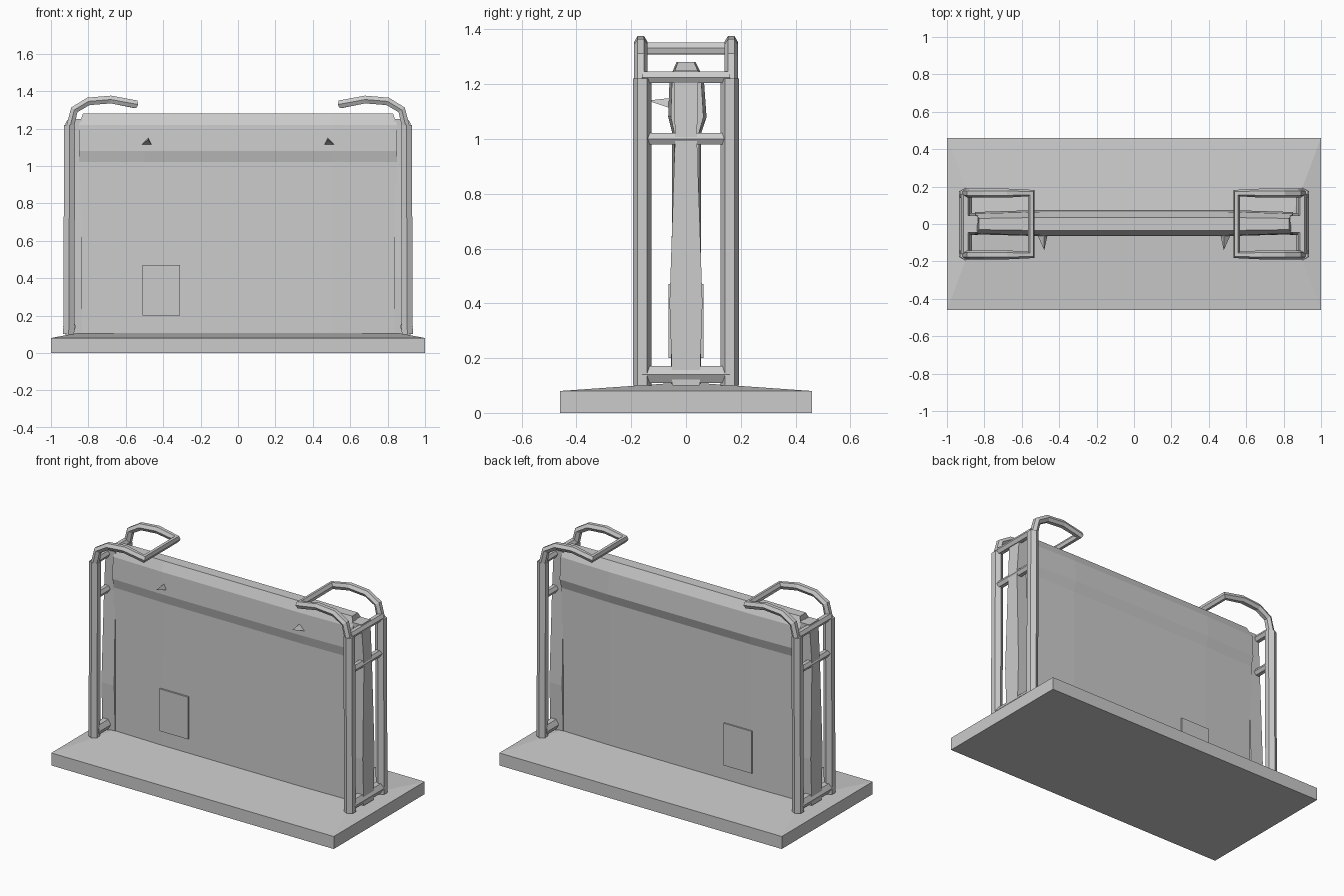
import bpy, bmesh

if "Cube" in bpy.data.objects:
    bpy.data.objects.remove(bpy.data.objects["Cube"])


def mesh_object(name, verts, faces):
    me = bpy.data.meshes.new(name)
    me.from_pydata(verts, [], faces)
    bm = bmesh.new()
    bm.from_mesh(me)
    bmesh.ops.recalc_face_normals(bm, faces=bm.faces)
    bm.to_mesh(me)
    bm.free()
    ob = bpy.data.objects.new(name, me)
    bpy.context.collection.objects.link(ob)
    return ob


def loft(name, rings):
    """Skin a stack of equal-sized closed rings and cap both ends."""
    n = len(rings[0])
    verts = [v for r in rings for v in r]
    faces = [(k * n + i, k * n + (i + 1) % n, (k + 1) * n + (i + 1) % n, (k + 1) * n + i)
             for k in range(len(rings) - 1) for i in range(n)]
    faces += [tuple(range(n)), tuple(range(len(verts) - n, len(verts)))]
    return mesh_object(name, verts, faces)


def rect(hx, hy, z, cx=0, cy=0):
    return [(cx + a * hx, cy + b * hy, z) for a, b in ((-1, -1), (1, -1), (1, 1), (-1, 1))]


def tube(name, points, radius):
    """Low-poly bar following a path."""
    cu = bpy.data.curves.new(name, 'CURVE')
    cu.dimensions = '3D'
    cu.bevel_depth = radius
    cu.bevel_resolution = 1
    cu.use_fill_caps = True
    sp = cu.splines.new('POLY')
    sp.points.add(len(points) - 1)
    for p, co in zip(sp.points, points):
        p.co = (*co, 1)
    ob = bpy.data.objects.new(name, cu)
    bpy.context.collection.objects.link(ob)
    bpy.ops.object.select_all(action='DESELECT')
    ob.select_set(True)
    bpy.context.view_layer.objects.active = ob
    bpy.ops.object.convert(target='MESH')
    for f in bpy.context.object.data.polygons:
        f.use_smooth = False


# Base slab with a shallow sloping top
loft("base", [rect(1, 0.46, 0), rect(1, 0.46, 0.08), rect(0.85, 0.06, 0.108)])

# Upright panel: cross-section with a thicker top band, thinner towards the ends
profile = [(-0.055, 0.09), (-0.05, 1.02), (-0.065, 1.08), (-0.06, 1.22), (-0.035, 1.28),
           (0.035, 1.28), (0.065, 1.22), (0.075, 1.08), (0.055, 1.02), (0.055, 0.09)]
rings = []
for x, t in ((-0.85, 0.85), (-0.5, 1), (0.5, 1), (0.85, 0.85)):
    rings.append([(x * (0.975 if z > 1.25 and abs(x) > 0.8 else 1), y * t, z) for y, z in profile])
loft("panel", rings)

# Small plates near the lower corner, front and back
for side, label in ((-1, "front"), (1, "back")):
    loft(label + "_plate", [rect(0.1, 0.008, 0.2, -0.41, side * 0.056),
                            rect(0.1, 0.008, 0.47, -0.41, side * 0.056)])

# Mirrored end frames
hook = [(0.905, 0.1), (0.9, 1.2), (0.875, 1.3), (0.8, 1.345), (0.68, 1.355), (0.55, 1.33)]
for s, label in ((-1, "left"), (1, "right")):
    # Uprights
    for y, end in ((-0.16, "front"), (0.16, "back")):
        tube(f"{label}_{end}_post", [(s * 0.905, y, 0.1), (s * 0.9, y, 1.22)], 0.034)
    # Hoop bending inwards over the panel
    arm = [(s * x, -0.165, z) for x, z in hook[1:]]
    tube(label + "_hoop", arm + [(x, -y, z) for x, y, z in reversed(arm)], 0.024)
    # Cross rungs
    for i, (z, r) in enumerate(((0.14, 0.035), (1.0, 0.024), (1.225, 0.024))):
        tube(f"{label}_rung_{i}", [(s * 0.9, -0.16, z), (s * 0.9, 0.16, z)], r)
    # Middle upright closing the panel end
    loft(label + "_panel_edge", [rect(0.045, 0.05, 0.1, s * 0.88), rect(0.045, 0.06, 0.4, s * 0.88),
                                 rect(0.04, 0.04, 1.0, s * 0.88), rect(0.035, 0.045, 1.25, s * 0.87)])
    # Pointed clip on the panel face
    mesh_object(label + "_clip",
                [(s * 0.52, -0.05, 1.11), (s * 0.46, -0.05, 1.11), (s * 0.48, -0.05, 1.15), (s * 0.48, -0.14, 1.14)],
                [(0, 1, 2), (0, 1, 3), (1, 2, 3), (2, 0, 3)])
